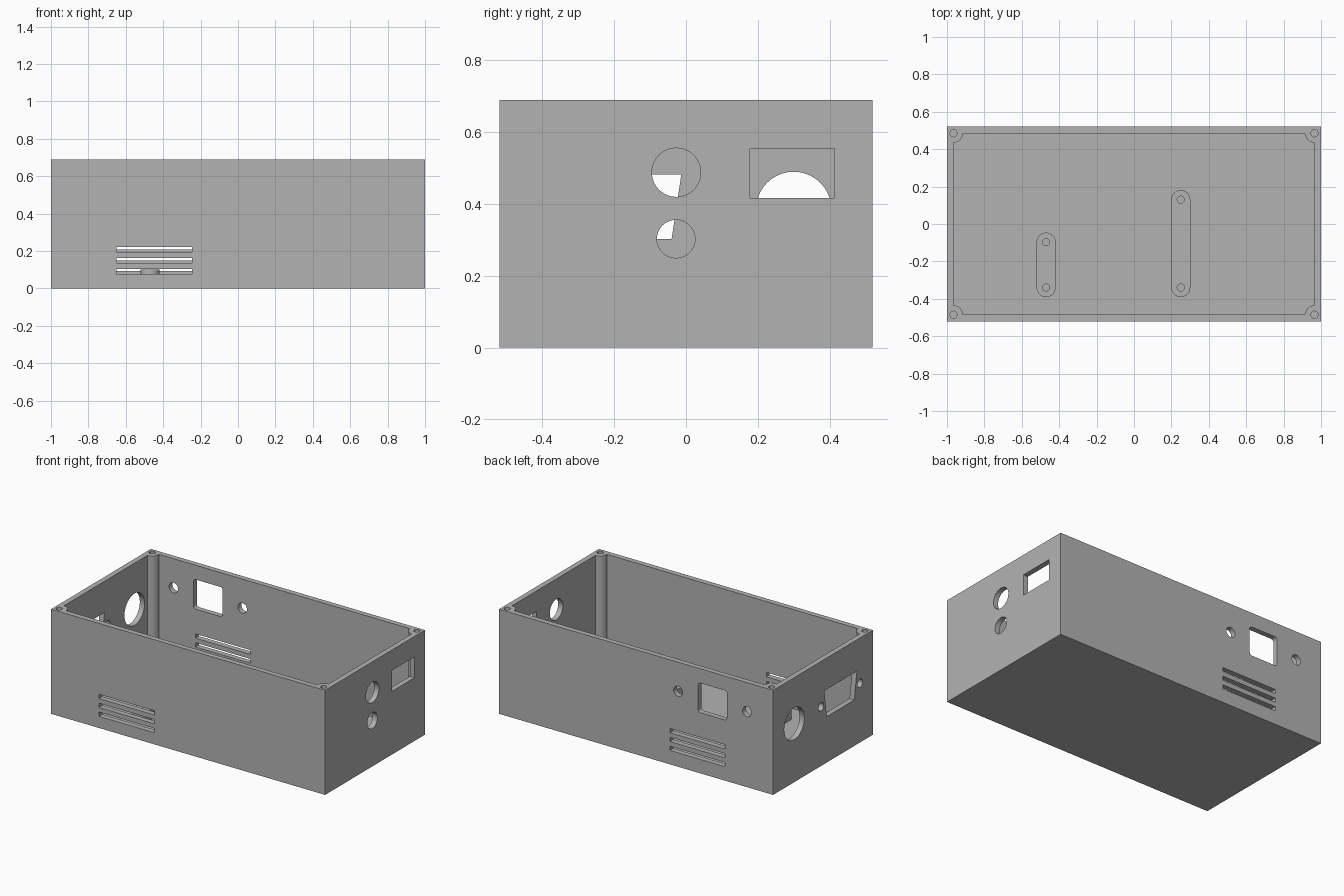
import bpy, bmesh
from math import sin, cos, radians

if "Cube" in bpy.data.objects:
    bpy.data.objects.remove(bpy.data.objects["Cube"])

HX, HY, H = 1.0, 0.52, 0.69      # outer half sizes and height
WALL, FLOOR, POST = 0.035, 0.035, 0.05
IX, IY = HX - WALL, HY - WALL
SCREW = 0.019

grey = bpy.data.materials.new("plain grey")
grey.use_nodes = True
grey.diffuse_color = (0.45, 0.45, 0.45, 1)
grey.node_tree.nodes["Principled BSDF"].inputs["Base Color"].default_value = grey.diffuse_color


def arc(cx, cy, r, a0, a1, n=12):
    angles = [radians(a0 + (a1 - a0) * i / n) for i in range(n + 1)]
    return [(cx + r * cos(a), cy + r * sin(a)) for a in angles]


def circle(cx, cy, r):
    return arc(cx, cy, r, 0, 360, 40)[:-1]


def rect(u0, u1, w0, w1):
    return [(u0, w0), (u1, w0), (u1, w1), (u0, w1)]


def round_rect(u0, u1, w0, w1, r, n=6):
    centres = [(u1 - r, w1 - r), (u0 + r, w1 - r), (u0 + r, w0 + r), (u1 - r, w0 + r)]
    return [p for k, c in enumerate(centres) for p in arc(*c, r, 90 * k, 90 * k + 90, n)]


PLACE = {"x": lambda u, w, t: (t, u, w),
         "y": lambda u, w, t: (u, t, w),
         "z": lambda u, w, t: (u, w, t)}


def solid(name, prisms):
    """Object made of outlines extruded along an axis: (outline, axis, start, end)."""
    bm = bmesh.new()
    for outline, axis, t0, t1 in prisms:
        low, high = [[bm.verts.new(PLACE[axis](u, w, t)) for u, w in outline] for t in (t0, t1)]
        bm.faces.new(low)
        bm.faces.new(high)
        for i in range(len(low)):
            j = (i + 1) % len(low)
            bm.faces.new((low[i], low[j], high[j], high[i]))
    bmesh.ops.recalc_face_normals(bm, faces=bm.faces)
    mesh = bpy.data.meshes.new(name)
    bm.to_mesh(mesh)
    bm.free()
    mesh.materials.append(grey)
    obj = bpy.data.objects.new(name, mesh)
    bpy.context.collection.objects.link(obj)
    return obj


def cut(obj, prisms):
    cutter = solid("cutter", prisms)
    cutter.hide_render = True
    mod = obj.modifiers.new("cut", "BOOLEAN")
    mod.operation, mod.solver, mod.object = "DIFFERENCE", "EXACT", cutter
    bpy.context.view_layer.objects.active = obj
    bpy.ops.object.modifier_apply(modifier=mod.name)
    bpy.data.objects.remove(cutter)


def smooth(obj):
    bpy.ops.object.select_all(action="DESELECT")
    obj.select_set(True)
    bpy.context.view_layer.objects.active = obj
    bpy.ops.object.shade_smooth_by_angle(angle=radians(30))


# Open box, hollowed so that a rounded screw post stays in each corner
box = solid("enclosure", [(rect(-HX, HX, -HY, HY), "z", 0, H)])
cavity = []
for k, (sx, sy) in enumerate([(1, 1), (-1, 1), (-1, -1), (1, -1)]):
    cavity += arc(sx * IX, sy * IY, POST, 90 * k + 270, 90 * k + 180)
cut(box, [(cavity, "z", FLOOR, H + 0.1)])

RIGHT = ("x", IX - 0.02, HX + 0.05)
LEFT = ("x", -HX - 0.05, -IX + 0.02)
BACK = ("y", IY - 0.02, HY + 0.05)
FRONT = ("y", -HY - 0.05, -IY + 0.02)

ports = [
    # right wall: two round holes and a rectangle
    (circle(-0.027, 0.488, 0.068), *RIGHT),
    (circle(-0.028, 0.303, 0.053), *RIGHT),
    (rect(0.178, 0.413, 0.417, 0.555), *RIGHT),
    # left wall: large round hole and a tapered connector with its screws
    (circle(0.3, 0.385, 0.105), *LEFT),
    ([(-0.326, 0.303), (-0.04, 0.303), (-0.013, 0.483), (-0.353, 0.483)], *LEFT),
    (circle(0.02, 0.39, 0.027), *LEFT),
    (circle(-0.386, 0.39, 0.027), *LEFT),
    # back wall: square socket with its screws
    (round_rect(-0.664, -0.453, 0.4, 0.595, 0.018), *BACK),
    (circle(-0.307, 0.498, 0.033), *BACK),
    (circle(-0.81, 0.498, 0.033), *BACK),
]
# ventilation slots
for i in range(3):
    z = 0.077 + 0.0585 * i
    ports.append((rect(-0.65, -0.247, z, z + 0.028), *FRONT))
    ports.append((rect(-0.65, -0.247, z + 0.015, z + 0.043), *BACK))
# screw holes in the posts
for sx in (-1, 1):
    for sy in (-1, 1):
        ports.append((circle(sx * IX, sy * IY, SCREW), "z", H - 0.3, H + 0.05))
cut(box, ports)
smooth(box)

# Rounded mounting bars on the floor, each with two screw holes
for name, x, y0, y1 in [("left_hand_mounting_bar", 0.25, -0.34, 0.13),
                        ("right_hand_mounting_bar", -0.47, -0.34, -0.097)]:
    outline = arc(x, y1, 0.051, 0, 180, 20) + arc(x, y0, 0.051, 180, 360, 20)
    bar = solid(name, [(outline, "z", FLOOR, 0.102)])
    cut(bar, [(circle(x, y, SCREW), "z", 0, 0.2) for y in (y0, y1)])
    smooth(bar)
